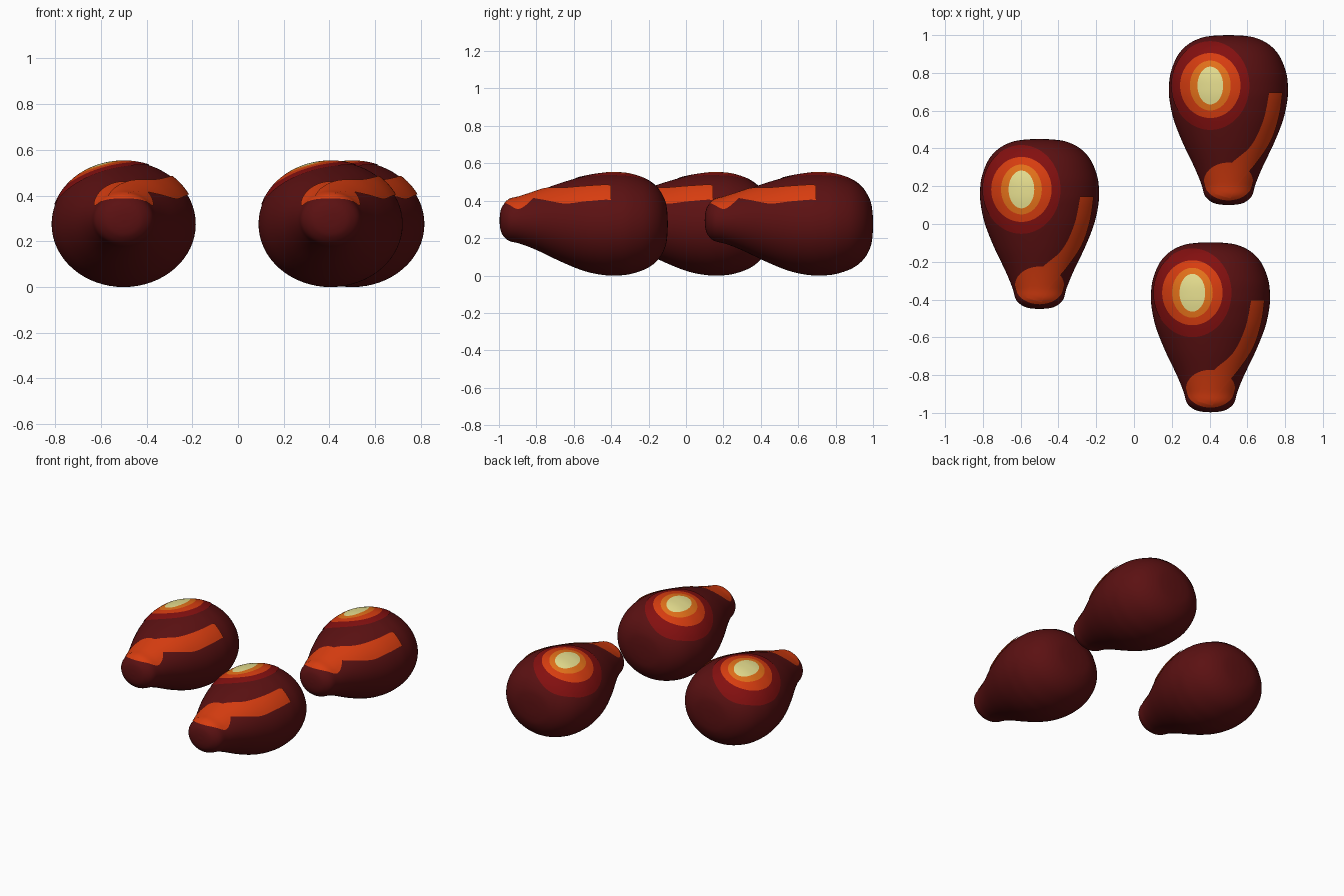
import bpy, bmesh, math
from mathutils import Vector

if "Cube" in bpy.data.objects:
    bpy.data.objects.remove(bpy.data.objects["Cube"])

# Flat colours
COLOURS = {
    "dark_maroon": (0.105, 0.0055, 0.006),
    "deep_red": (0.23, 0.005, 0.005),
    "orange_red": (0.68, 0.046, 0.005),
    "amber": (0.77, 0.165, 0.01),
    "pale_yellow": (0.78, 0.72, 0.27),
}
MATS = {}
for name, rgb in COLOURS.items():
    MATS[name] = bpy.data.materials.new(name)
    MATS[name].diffuse_color = (*rgb, 1)


def smooth(points, steps=6):
    """Catmull-Rom curve through 2D points."""
    p = [Vector(q) for q in points]
    p = [2 * p[0] - p[1]] + p + [2 * p[-1] - p[-2]]
    out = []
    for i in range(1, len(p) - 2):
        a, b, c, d = p[i - 1:i + 3]
        for k in range(steps):
            t = k / steps
            out.append(0.5 * (2 * b + (c - a) * t + (2 * a - 5 * b + 4 * c - d) * t * t
                              + (3 * b - a - 3 * c + d) * t ** 3))
    return out + [p[-2]]


# Body profile: (position along y, half width)
PROFILE = smooth([(-.45, 0), (-.446, .05), (-.433, .09), (-.40, .125), (-.34, .143),
                  (-.25, .18), (-.12, .242), (0, .289), (.1, .311), (.17, .315),
                  (.25, .306), (.34, .27), (.4, .215), (.435, .145), (.447, .075), (.45, 0)])
SQUASH = 0.873


def centre_z(y):
    t = min(max((0.1 - y) / 0.45, 0), 1)
    return 0.275 + 0.02 * t * t * (3 - 2 * t)


def radius(y):
    for a, b in zip(PROFILE, PROFILE[1:]):
        if a.x <= y <= b.x:
            return a.y + (b.y - a.y) * (y - a.x) / max(b.x - a.x, 1e-6)
    return 0


def on_top(x, y, lift):
    """Point on the upper surface, lifted slightly outward."""
    r = radius(y) + lift
    x = max(-r, min(r, x))
    return (x, y, centre_z(y) + SQUASH * math.sqrt(r * r - x * x))


def make(name, rows, closed, mats, loc, rule=None):
    """Skin a list of equally long point rows."""
    bm = bmesh.new()
    grid = [[bm.verts.new(p) for p in row] for row in rows]
    n = len(rows[0])
    for i, (a, b) in enumerate(zip(grid, grid[1:])):
        for j in range(n if closed else n - 1):
            k = (j + 1) % n
            f = bm.faces.new((a[j], a[k], b[k], b[j]))
            f.smooth = True
            f.material_index = rule(i) if rule else 0
    bmesh.ops.remove_doubles(bm, verts=bm.verts, dist=1e-5)
    bmesh.ops.recalc_face_normals(bm, faces=bm.faces)
    # open plates must face up
    if name != "body" and sum(f.normal.z for f in bm.faces) < 0:
        bmesh.ops.reverse_faces(bm, faces=bm.faces)
    mesh = bpy.data.meshes.new(name)
    bm.to_mesh(mesh)
    bm.free()
    for m in mats:
        mesh.materials.append(MATS[m])
    ob = bpy.data.objects.new(name, mesh)
    ob.location = (*loc, 0)
    bpy.context.collection.objects.link(ob)


def ellipse(cx, cy, hx, hy, lift, n=64):
    return [on_top(cx + hx * math.cos(2 * math.pi * i / n),
                   cy + hy * math.sin(2 * math.pi * i / n), lift) for i in range(n)]


# Glow spot: outer ellipse of each colour (half width, half length)
SPOT = [(0, 0), (.068, .1), (.108, .132), (.16, .172), (.207, .235)]
BANDS = 5

# Side stripe edges
LEFT = smooth([(-.07, -.39), (-.045, -.31), (.02, -.225), (.12, -.135), (.185, 0), (.215, .145)])
RIGHT = smooth([(.01, -.415), (.06, -.33), (.145, -.23), (.225, -.11), (.268, .02), (.287, .145)])

for loc in [(-.5, 0), (.5, .55), (.405, -.547)]:
    # Pear-shaped body
    seg = 64
    make("body", [[(q.y * math.cos(2 * math.pi * j / seg), q.x,
                    centre_z(q.x) + SQUASH * q.y * math.sin(2 * math.pi * j / seg))
                   for j in range(seg)] for q in PROFILE], True, ["dark_maroon"], loc)

    # Concentric glow spot
    rings = [ellipse(-.096, .183, 0, 0, .004)]
    for (ax, ay), (bx, by) in zip(SPOT, SPOT[1:]):
        for k in range(1, BANDS + 1):
            t = k / BANDS
            rings.append(ellipse(-.096, .183, ax + (bx - ax) * t, ay + (by - ay) * t, .004))
    make("glow_spot", rings, True, ["pale_yellow", "amber", "orange_red", "deep_red"], loc,
         lambda i: i // BANDS)

    # Oval patch on the nose
    make("nose_patch", [ellipse(0, -.325, .13 * k / 8, .1 * k / 8, .004) for k in range(9)],
         True, ["orange_red"], loc)

    # Stripe from the nose along the right side
    make("side_stripe", [[on_top(*a.lerp(b, k / 8), .007) for k in range(9)]
                         for a, b in zip(LEFT, RIGHT)], False, ["orange_red"], loc)

for m in bpy.data.materials:
    if m.users and not m.is_grease_pencil:
        m.use_nodes = True
        m.node_tree.nodes["Principled BSDF"].inputs["Base Color"].default_value = m.diffuse_color
